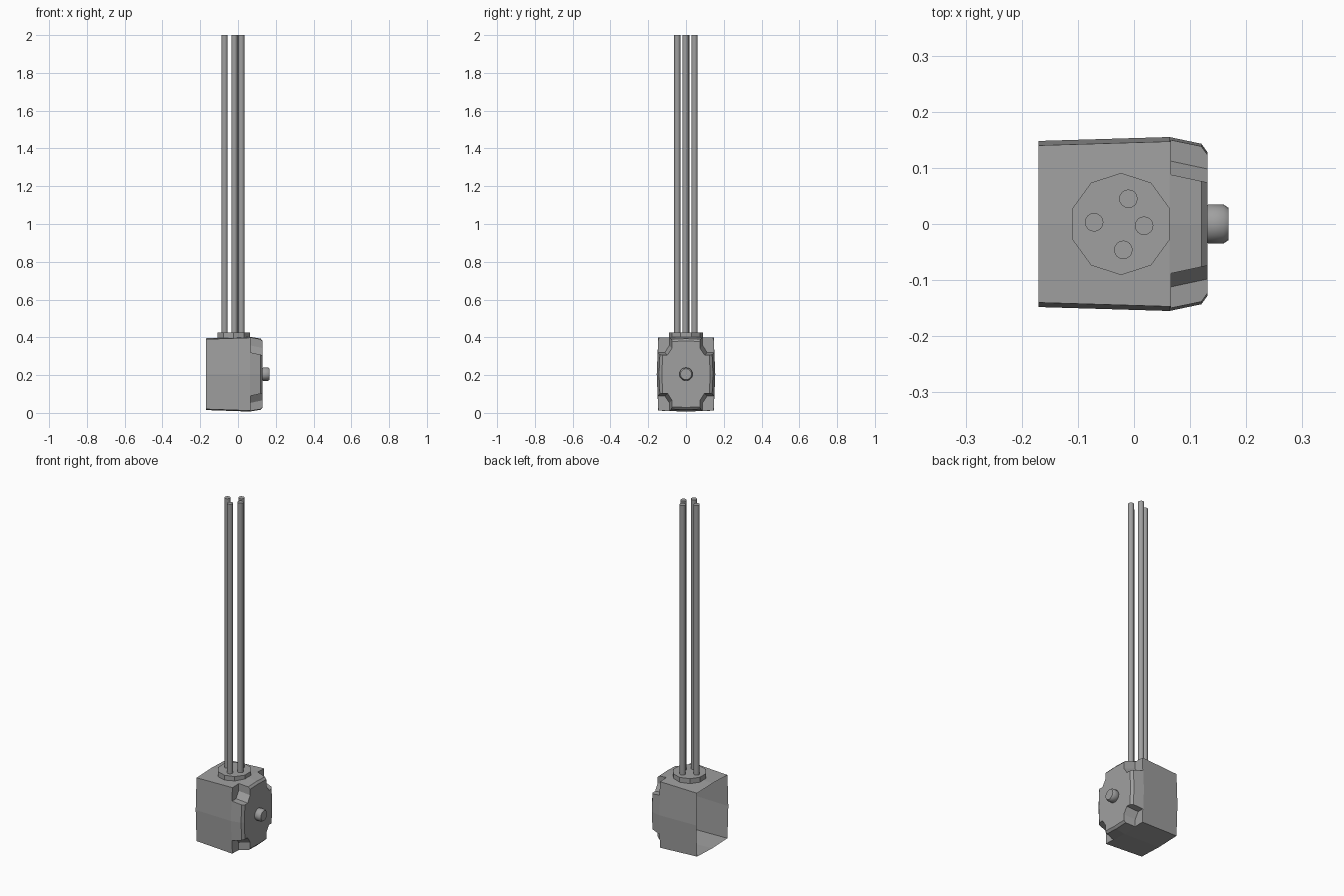
import bpy, bmesh, math
from mathutils import Matrix, Vector

cube = bpy.data.objects.get("Cube")
if cube:
    bpy.data.objects.remove(cube, do_unlink=True)

GREY = (0.35, 0.35, 0.35, 1.0)
grey = bpy.data.materials.new("plain grey")
grey.use_nodes = True
grey.diffuse_color = GREY
grey.node_tree.nodes["Principled BSDF"].inputs["Base Color"].default_value = GREY

MID_Z = 0.205


def make(name, bm, smooth=False):
    bmesh.ops.recalc_face_normals(bm, faces=bm.faces)
    mesh = bpy.data.meshes.new(name)
    bm.to_mesh(mesh)
    bm.free()
    mesh.materials.append(grey)
    ob = bpy.data.objects.new(name, mesh)
    bpy.context.collection.objects.link(ob)
    if smooth:
        bpy.ops.object.select_all(action='DESELECT')
        ob.select_set(True)
        bpy.context.view_layer.objects.active = ob
        bpy.ops.object.shade_smooth_by_angle(angle=math.radians(35))
    return ob


def loft(bm, rings):
    """Skin matching rings of points and cap both ends."""
    loops = [[bm.verts.new(p) for p in ring] for ring in rings]
    n = len(loops[0])
    for a, b in zip(loops, loops[1:]):
        for i in range(n):
            j = (i + 1) % n
            bm.faces.new((a[i], a[j], b[j], b[i]))
    bm.faces.new(loops[0])
    bm.faces.new(loops[-1])


def circle(radius, count, height, centre=(0, 0), turn=0.0):
    return [(centre[0] + radius * math.cos(turn + math.tau * i / count),
             centre[1] + radius * math.sin(turn + math.tau * i / count), height)
            for i in range(count)]


# Housing: slightly bulging box that flares, then tapers to the front plate
def section(x, w, h):
    c, k = w - 0.008, h - 0.005
    pts = [(w, 0), (c, k), (0, h), (-c, k), (-w, 0), (-c, -k), (0, -h), (c, -k)]
    return [(x, y, MID_Z + z) for y, z in pts]


bm = bmesh.new()
loft(bm, [section(-0.17, 0.148, 0.19), section(0.063, 0.155, 0.198),
          section(0.12, 0.143, 0.188), section(0.131, 0.128, 0.176)])
housing = make("housing", bm)

# Corner pocket cutters, mirrored to all four corners
bm = bmesh.new()
for sy in (-1, 1):
    for sz in (-1, 1):
        rings = []
        for x, grow in ((0.066, 0.0), (0.15, 0.018)):
            pts = [(0.088 - grow, 0.3), (0.088 - grow, 0.152 - grow),
                   (0.112 - grow, 0.115 - grow), (0.3, 0.115 - grow), (0.3, 0.3)]
            rings.append([(x, sy * y, MID_Z + sz * z) for y, z in pts])
        loft(bm, rings)
cutter = make("pocket_cutter", bm)
cutter.hide_render = True
mod = housing.modifiers.new("pockets", 'BOOLEAN')
mod.operation = 'DIFFERENCE'
mod.solver = 'EXACT'
mod.object = cutter
bpy.context.view_layer.update()
cut = bpy.data.meshes.new_from_object(
    housing.evaluated_get(bpy.context.evaluated_depsgraph_get()))
housing.modifiers.clear()
housing.data = cut
bpy.data.objects.remove(cutter, do_unlink=True)

# Open the rear of the housing
bm = bmesh.new()
bm.from_mesh(cut)
rear = [f for f in bm.faces if f.calc_center_median().x < -0.169]
bmesh.ops.delete(bm, geom=rear, context='FACES_ONLY')
bm.to_mesh(cut)
bm.free()

# Round button on the front plate
bm = bmesh.new()
loft(bm, [circle(r, 20, h) for r, h in
          ((0.03, 0.125), (0.035, 0.133), (0.035, 0.159), (0.029, 0.168))])
bm.transform(Matrix.Translation(Vector((0, 0, MID_Z)))
             @ Matrix.Rotation(math.pi / 2, 4, 'Y'))
make("button", bm, smooth=True)

# Ten-sided collar on top
bm = bmesh.new()
loft(bm, [circle(0.091, 10, h, (-0.023, 0), math.pi / 2) for h in (0.385, 0.425)])
make("cable_collar", bm)

# Four upright wires
for i, spot in enumerate([(-0.071, 0.003), (0.018, -0.003),
                          (-0.01, 0.045), (-0.019, -0.046)]):
    bm = bmesh.new()
    loft(bm, [circle(0.0165, 16, h, spot) for h in (0.42, 2.0)])
    make(f"wire_{i + 1}", bm, smooth=True)
